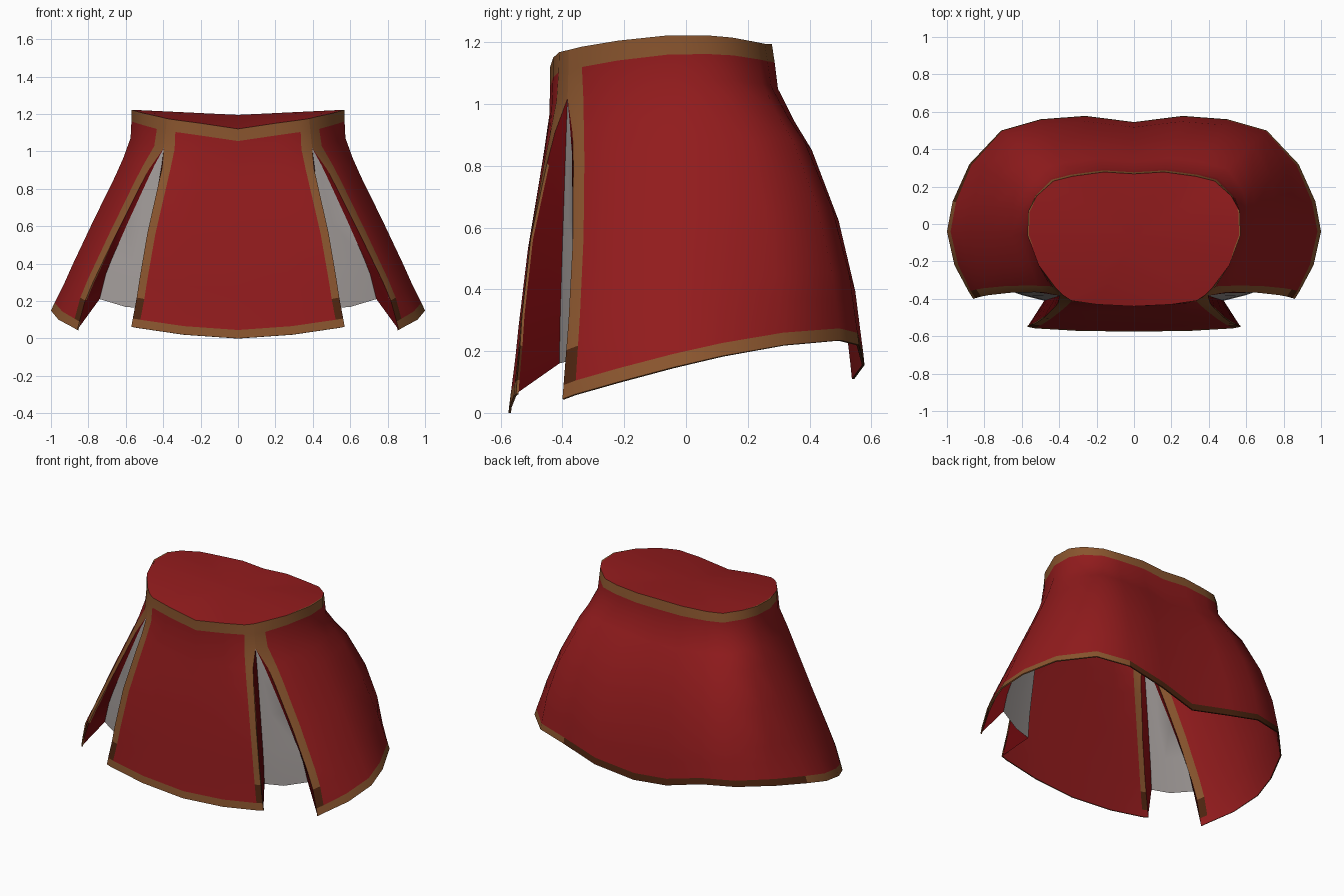
import bpy, bmesh, math
from mathutils import Vector

if "Cube" in bpy.data.objects:
    bpy.data.objects.remove(bpy.data.objects["Cube"])


def material(name, rgb):
    m = bpy.data.materials.new(name)
    m.diffuse_color = (*rgb, 1)
    m.use_nodes = True
    m.node_tree.nodes["Principled BSDF"].inputs["Base Color"].default_value = m.diffuse_color
    return m


RED = material("red cloth", (0.285, 0.011, 0.012))
DEEP = material("deep red fold", (0.12, 0.002, 0.003))
TRIM = material("brown trim", (0.25, 0.09, 0.027))
DARK = material("dark worn trim", (0.075, 0.018, 0.005))
GREY = material("grey lining", (0.36, 0.33, 0.32))

# Depth levels from waist to hem, and how far each profile has flared there
D = [0, .058, .14, .24, .33, .55, .77, .86, .96, 1]
SIDE = [0, 0, .01, .10, .20, .47, .73, .83, .955, 1]
BACK = [0, .03, .066, .24, .43, .72, .90, .94, .985, 1]
EDGE = [0, .03, .06, .20, .31, .57, .82, .91, .975, 1]
FRONT = [0, 0, .02, .14, .26, .55, .77, .85, .96, 1]
MIX = [(a + b) / 2 for a, b in zip(SIDE, BACK)]


def column(top, hem, prof, tuck=0.0):
    """One vertical line of points from the waist to the hem."""
    pts = []
    for d, h in zip(D, prof):
        x = top[0] + (hem[0] - top[0]) * h
        y = top[1] + (hem[1] - top[1]) * h + tuck * math.sin(math.pi * d)
        pts.append(Vector((x, y, top[2] + (hem[2] - top[2]) * d)))
    return pts


def flip(cols):
    return [[Vector((-p.x, p.y, p.z)) for p in c] for c in reversed(cols)]


def grid(name, cols, mats, rule, thick=0.0, inner=0):
    bm = bmesh.new()
    vs = [[bm.verts.new(p) for p in c] for c in cols]
    for i in range(len(cols) - 1):
        for j in range(len(cols[0]) - 1):
            f = bm.faces.new((vs[i][j], vs[i][j + 1], vs[i + 1][j + 1], vs[i + 1][j]))
            f.material_index = rule(i, j, f.calc_center_median())
    bmesh.ops.remove_doubles(bm, verts=bm.verts, dist=0.0005)
    finish(name, bm, mats, thick, inner)


def finish(name, bm, mats, thick=0.0, inner=0):
    me = bpy.data.meshes.new(name)
    bm.to_mesh(me)
    bm.free()
    for m in mats:
        me.materials.append(m)
    ob = bpy.data.objects.new(name, me)
    bpy.context.collection.objects.link(ob)
    bpy.ops.object.select_all(action='DESELECT')
    ob.select_set(True)
    bpy.context.view_layer.objects.active = ob
    if thick:
        s = ob.modifiers.new("cloth thickness", 'SOLIDIFY')
        s.thickness, s.offset = thick, -1
        s.material_offset = inner
        bpy.ops.object.modifier_apply(modifier=s.name)
    bpy.ops.object.shade_smooth_by_angle(angle=math.radians(50))


# Slots: red, slit trim, slit corner, hem, worn hem, then the same for the inside
CLOTH = [RED, TRIM, DARK, TRIM, DARK, RED, TRIM, DARK, RED, RED]
LAST = len(D) - 2


def cloth_rule(n):
    def rule(i, j, c):
        if j == 0:
            return 3
        if j == LAST:
            worn = (c.y > 0.3 and c.x < 0.45) or (c.x < 0 and c.y > 0.2)
            return 4 if worn else 3
        if i in (0, n - 2):
            return 2 if j == LAST - 1 else 1
        return 1 if j == 1 and i in (0, n - 2) else 0
    return rule


# Side and back panel: right half from slit edge to centre back
half = [
    column((.38, -.38, 1.175), (.86, -.40, .045), EDGE, .025),
    column((.42, -.34, 1.185), (.885, -.36, .06), EDGE, .02),
    column((.51, -.22, 1.205), (.96, -.22, .10), SIDE),
    column((.57, -.06, 1.222), (1.0, -.04, .148), SIDE),
    column((.565, .07, 1.222), (.97, .12, .185), SIDE),
    column((.52, .15, 1.215), (.88, .32, .22), MIX),
    column((.43, .23, 1.20), (.71, .50, .235), BACK),
    column((.33, .255, 1.195), (.50, .56, .22), BACK),
    column((.16, .278, 1.195), (.26, .578, .155), BACK),
    column((0, .268, 1.19), (0, .545, .11), BACK),
]
# Front apron panel: right half from the centre to the slit edge
fhalf = [
    column((0, -.44, 1.12), (0, -.575, 0), FRONT),
    column((.20, -.43, 1.15), (.29, -.572, .02), FRONT, -.004),
    column((.335, -.41, 1.168), (.53, -.558, .055), FRONT, -.014),
    column((.38, -.38, 1.175), (.57, -.55, .062), FRONT, -.03),
]
# Above the slit the two panels share one seam
for j in range(3):
    seam = (half[0][j] + fhalf[-1][j]) / 2
    half[0][j], fhalf[-1][j] = seam.copy(), seam.copy()

around = half + flip(half)[1:]
apron = flip(fhalf)[:-1] + fhalf
grid("side_and_back_panel", around, CLOTH, cloth_rule(len(around)), .008, 5)
grid("front_panel", apron, CLOTH, cloth_rule(len(apron)), .008, 5)

# Grey pleats sunk behind the slits, joined to the panels by dark red folds
front_edge, side_edge = fhalf[-1][2:], half[0][2:]
apex = front_edge[0]


def pleat_line(end):
    end = Vector(end)
    out = []
    for d, h in zip(D[2:], EDGE[2:]):
        t, k = (d - D[2]) / (1 - D[2]), (h - EDGE[2]) / (1 - EDGE[2])
        p = apex.lerp(end, k)
        p.z = apex.z + (end.z - apex.z) * t
        out.append(p)
    return out


pleat = [front_edge, pleat_line((.48, -.41, .16)), pleat_line((.60, -.38, .168)),
         pleat_line((.74, -.33, .21)), side_edge]
for name, cols in (("right_pleat", pleat), ("left_pleat", flip(pleat))):
    grid(name, cols, [DEEP, GREY], lambda i, j, c: 1 if i in (1, 2) else 0)

# Saddle-shaped cap closing the waist
bm = bmesh.new()
ring = [bm.verts.new(c[0]) for c in around + apron[1:-1]]
mid = bm.verts.new((0, -.08, 1.195))
for a, b in zip(ring, ring[1:] + ring[:1]):
    bm.faces.new((a, b, mid))
finish("waist_cap", bm, [RED])
